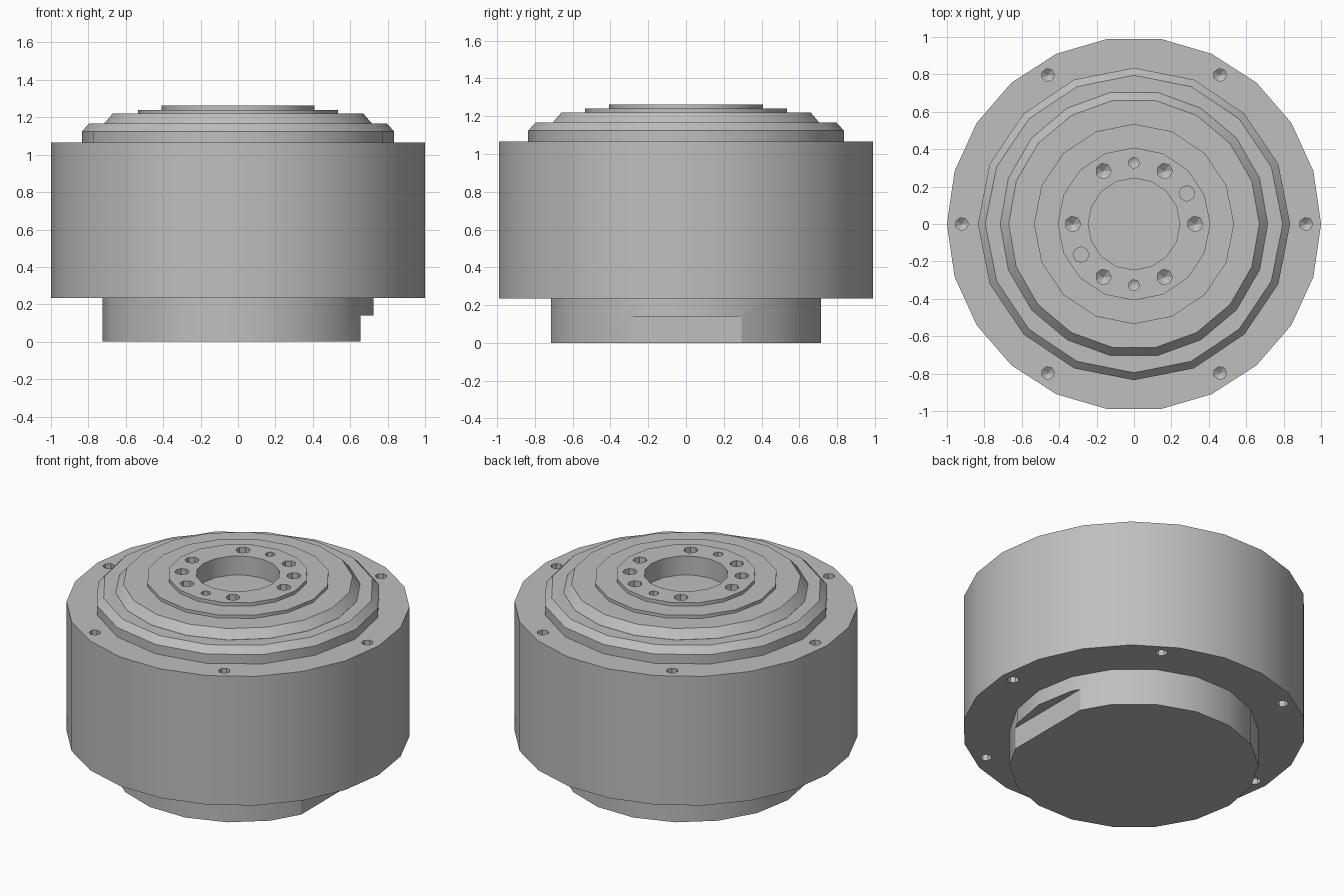
import bpy, bmesh
from math import sin, cos, tau, radians

cube = bpy.data.objects.get("Cube")
if cube:
    bpy.data.objects.remove(cube, do_unlink=True)

metal = bpy.data.materials.new("plain grey metal")
metal.use_nodes = True
grey = (0.52, 0.52, 0.52, 1)
metal.diffuse_color = grey
metal.node_tree.nodes["Principled BSDF"].inputs["Base Color"].default_value = grey


def lathe(name, sides, profile, closed=False, at=(0, 0)):
    """Turn an (r, z) profile about a vertical axis; points at r = 0 become poles."""
    bm = bmesh.new()
    rings = []
    for r, z in profile:
        if r == 0:
            rings.append([bm.verts.new((at[0], at[1], z))] * sides)
        else:
            rings.append([bm.verts.new((at[0] + r * cos(tau * i / sides),
                                        at[1] + r * sin(tau * i / sides), z))
                          for i in range(sides)])
    pairs = list(zip(rings, rings[1:]))
    if closed:
        pairs.append((rings[-1], rings[0]))
    for a, b in pairs:
        for i in range(sides):
            j = (i + 1) % sides
            bm.faces.new(dict.fromkeys((a[i], a[j], b[j], b[i])))
    bmesh.ops.recalc_face_normals(bm, faces=bm.faces)
    mesh = bpy.data.meshes.new(name)
    bm.to_mesh(mesh)
    bm.free()
    mesh.materials.append(metal)
    obj = bpy.data.objects.new(name, mesh)
    bpy.context.collection.objects.link(obj)
    return obj


def drill(angle, dist, r, z, depth, tip, up=1, sides=7):
    """Cutter for a blind hole entering a face at height z; up = -1 drills from below."""
    a = radians(angle)
    profile = [(0, z + 0.05 * up), (r, z + 0.05 * up),
               (r, z - depth * up), (0, z - (depth + tip) * up)]
    return lathe("hole_cutter", sides, profile, at=(dist * cos(a), dist * sin(a)))


def cut(obj, cutters):
    for c in cutters:
        mod = obj.modifiers.new("cut", "BOOLEAN")
        mod.operation = "DIFFERENCE"
        mod.solver = "EXACT"
        mod.object = c
    bpy.context.view_layer.update()
    graph = bpy.context.evaluated_depsgraph_get()
    mesh = bpy.data.meshes.new_from_object(obj.evaluated_get(graph))
    obj.modifiers.clear()
    obj.data = mesh
    for c in cutters:
        bpy.data.objects.remove(c, do_unlink=True)


# Main housing with bolt holes in its top and bottom rims
housing = lathe("housing", 22, [(0, 0.235), (1, 0.235), (1, 1.065), (0, 1.065)])
cut(housing, [drill(a, 0.92, 0.035, z, 0.1, 0.025, up)
              for a in range(0, 360, 60) for z, up in ((1.065, 1), (0.235, -1))])

# Base spigot with a flat milled on its left side
base = lathe("base_spigot", 18, [(0, 0), (0.725, 0), (0.725, 0.24), (0, 0.24)])
bpy.ops.mesh.primitive_cube_add(size=1, location=(0.855, 0, 0.04))
flat_cutter = bpy.context.object
flat_cutter.scale = (0.4, 1, 0.2)
cut(base, [flat_cutter])

# Stepped cover rings around the hub
cover = lathe("cover_ring", 16, [(0.39, 1.06), (0.835, 1.06), (0.835, 1.125),
                                 (0.795, 1.167), (0.39, 1.167)], closed=True)
seal = lathe("seal_ring", 18, [(0.39, 1.16), (0.715, 1.16), (0.715, 1.168),
                               (0.67, 1.22), (0.39, 1.22)], closed=True)
flange = lathe("output_flange", 16, [(0.39, 1.21), (0.535, 1.21),
                                     (0.535, 1.24), (0.39, 1.24)], closed=True)

# Output hub with central recess, bolt circle, small holes and dowel holes
hub = lathe("output_hub", 16, [(0, 1.06), (0.408, 1.06), (0.408, 1.262),
                               (0.245, 1.262), (0.245, 1.14), (0, 1.14)])
bolts = [drill(a, 0.327, 0.042, 1.262, 0.09, 0.03) for a in range(0, 360, 60)]
small = [drill(a, 0.327, 0.03, 1.262, 0.08, 0.02) for a in (90, 270)]
dowels = [drill(a, 0.327, 0.042, 1.262, 0.08, 0, sides=8) for a in (30, 210)]
cut(hub, bolts + small + dowels)

# Smooth walls with crisp edges
bpy.ops.object.select_all(action="DESELECT")
for part in (housing, base, cover, seal, flange, hub):
    part.select_set(True)
    bpy.context.view_layer.objects.active = part
bpy.ops.object.shade_smooth_by_angle(angle=radians(30))
